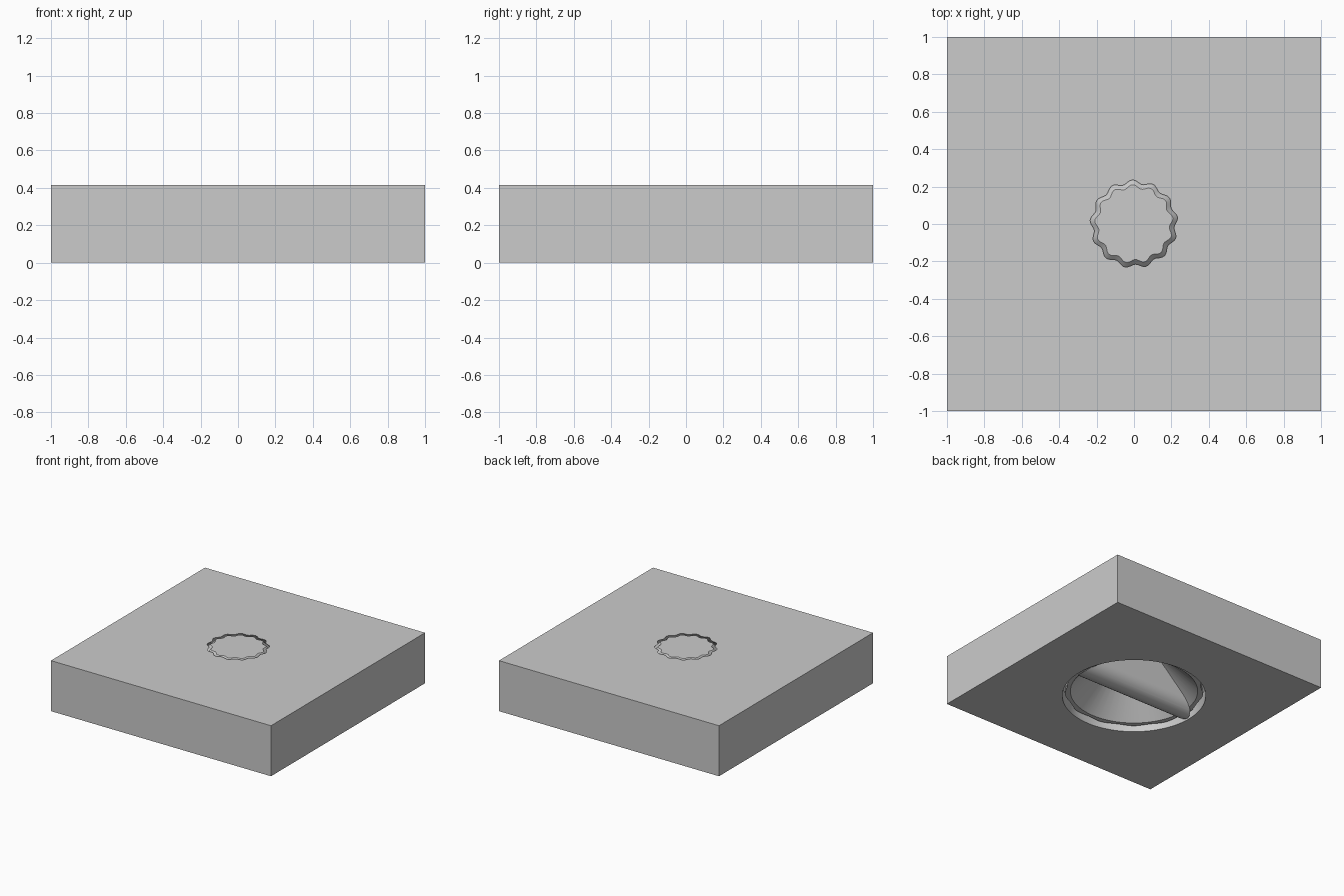
import bpy, bmesh
from math import sin, cos, pi, radians

if "Cube" in bpy.data.objects:
    bpy.data.objects.remove(bpy.data.objects["Cube"])

H = 0.415       # block height
LOBES = 13
SEG = 156


def loft(name, levels, seg=SEG, phase=radians(92)):
    """Closed solid through (radius, z, wave amplitude) rings."""
    bm = bmesh.new()
    rings = []
    for r, z, amp in levels:
        ring = []
        for i in range(seg):
            a = 2 * pi * i / seg
            rr = r + amp * cos(LOBES * (a - phase))
            ring.append(bm.verts.new((rr * cos(a), rr * sin(a), z)))
        rings.append(ring)
    for lo, hi in zip(rings, rings[1:]):
        for i in range(seg):
            j = (i + 1) % seg
            bm.faces.new((lo[i], lo[j], hi[j], hi[i]))
    bm.faces.new(rings[0][::-1])
    bm.faces.new(rings[-1])
    return finish(name, bm)


def finish(name, bm):
    bmesh.ops.recalc_face_normals(bm, faces=bm.faces)
    me = bpy.data.meshes.new(name)
    bm.to_mesh(me)
    bm.free()
    ob = bpy.data.objects.new(name, me)
    bpy.context.collection.objects.link(ob)
    return ob


def boolean(ob, cutter, op):
    """Apply a boolean and remove the helper."""
    m = ob.modifiers.new(op, 'BOOLEAN')
    m.operation, m.solver, m.object = op, 'EXACT', cutter
    cutter.hide_render = True
    bpy.context.view_layer.objects.active = ob
    bpy.ops.object.modifier_apply(modifier=m.name)
    bpy.data.objects.remove(cutter)


# Square block with a wavy conical through hole
bm = bmesh.new()
bmesh.ops.create_cube(bm, size=1)
for v in bm.verts:
    v.co = (v.co.x * 2, v.co.y * 2, (v.co.z + 0.5) * H)
block = finish("block", bm)
hole = loft("hole_cutter", [(0.54, -0.05, 0), (0.54, 0.04, 0), (0.535, 0.10, 0.007),
                            (0.225, H, 0.01), (0.205, H + 0.02, 0.01)])
boolean(block, hole, 'DIFFERENCE')

# Plug sitting in the hole with a small gap, hollowed by a cone
plug = loft("plug", [(0.515, 0.04, 0.007), (0.51, 0.10, 0.007), (0.20, H, 0.01)])
bowl = loft("bowl_cutter", [(0.50, 0.02, 0), (0.17, 0.35, 0)], seg=48)
boolean(plug, bowl, 'DIFFERENCE')

# Round-nosed grip bar across the bowl, trimmed to the cone
R = 0.105
prof = [(R * cos(a), R - R * sin(a)) for a in (pi * i / 24 for i in range(25))]
prof += [(-R, 0.36), (R, 0.36)]
bm = bmesh.new()
f = bm.faces.new([bm.verts.new((-0.7, y, z)) for y, z in prof])
ext = bmesh.ops.extrude_face_region(bm, geom=[f], use_keep_orig=True)
bmesh.ops.translate(bm, vec=(1.4, 0, 0),
                    verts=[v for v in ext["geom"] if isinstance(v, bmesh.types.BMVert)])
grip = finish("grip_bar", bm)
trim = loft("trim_cone", [(0.535, -0.01, 0), (0.175, 0.35, 0)], seg=48)
boolean(grip, trim, 'INTERSECT')

# Smooth the waves and the bar nose, keep edges sharp
for ob in (block, plug, grip):
    bpy.ops.object.select_all(action='DESELECT')
    ob.select_set(True)
    bpy.context.view_layer.objects.active = ob
    bpy.ops.object.shade_smooth_by_angle(angle=radians(20))
